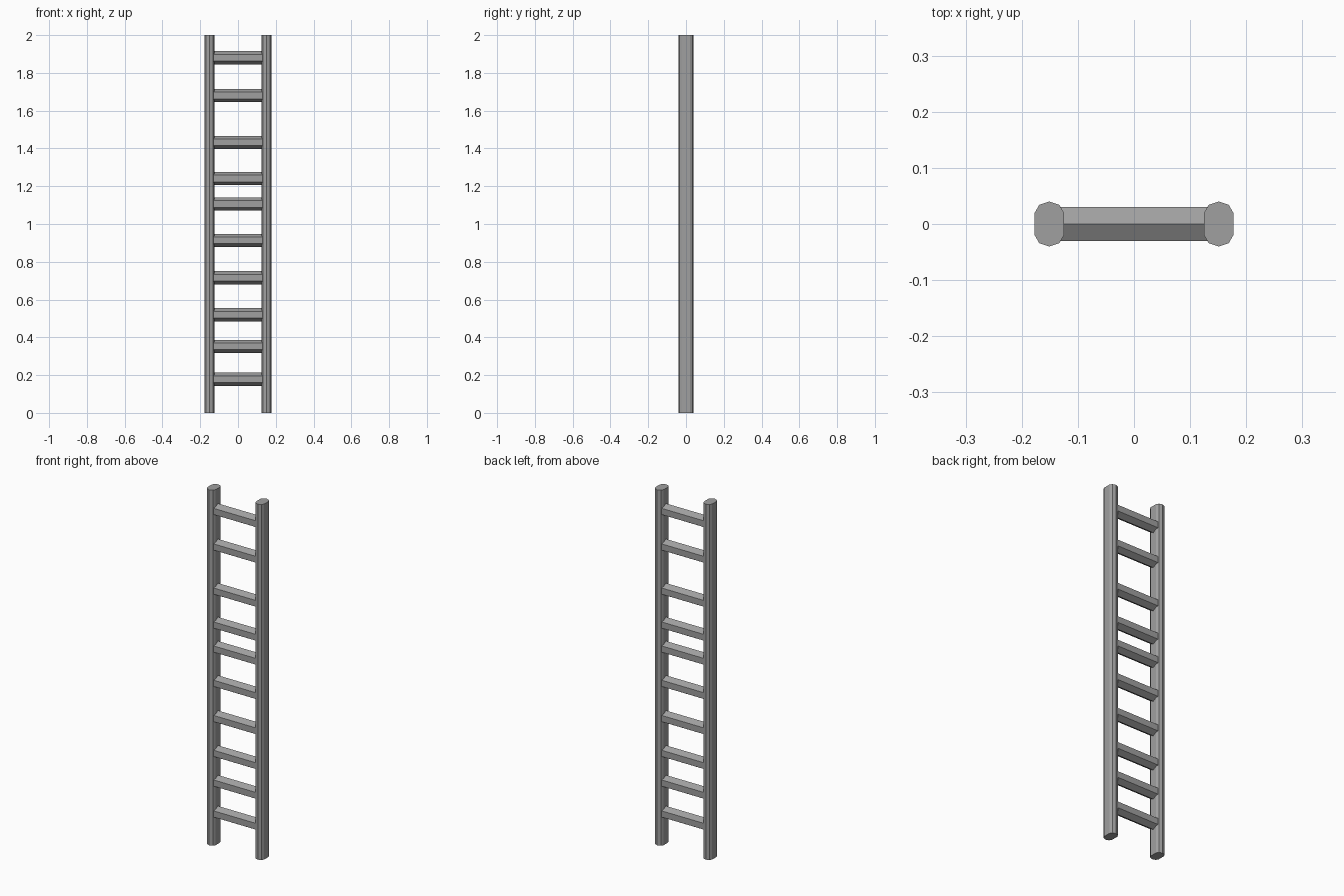
import bpy
import bmesh
from math import sin, cos, pi
from mathutils import Matrix, Vector

cube = bpy.data.objects.get("Cube")
if cube:
    bpy.data.objects.remove(cube, do_unlink=True)

GREY = (0.35, 0.35, 0.35, 1)
grey = bpy.data.materials.new("plain grey")
grey.use_nodes = True
grey.diffuse_color = GREY
grey.node_tree.nodes["Principled BSDF"].inputs["Base Color"].default_value = GREY


def prism(name, profile, length, matrix):
    """Extrude a closed profile along local z, then place it."""
    bm = bmesh.new()
    base = bm.faces.new([bm.verts.new((x, y, 0)) for x, y in profile])
    top = bmesh.ops.extrude_face_region(bm, geom=[base])["geom"]
    verts = [v for v in top if isinstance(v, bmesh.types.BMVert)]
    bmesh.ops.translate(bm, verts=verts, vec=Vector((0, 0, length)))
    bmesh.ops.transform(bm, matrix=matrix, verts=bm.verts)
    bmesh.ops.recalc_face_normals(bm, faces=bm.faces)
    mesh = bpy.data.meshes.new(name)
    bm.to_mesh(mesh)
    bm.free()
    mesh.materials.append(grey)
    obj = bpy.data.objects.new(name, mesh)
    bpy.context.collection.objects.link(obj)
    return obj


# Side rails: flat-sided with rounded front and back
half = [(0.026, -0.02), (0.026, 0.02), (0.018, 0.034), (0, 0.04)]
rail = half + [(-x, y) for x, y in half[2:0:-1]]
rail += [(-0.026, -0.02), (-0.018, -0.034), (0, -0.04), (0.018, -0.034)]
for side, x in (("left", 0.151), ("right", -0.151)):
    prism(side + "_rail", rail, 2, Matrix.Translation((x, 0, 0)))

# Rungs: hexagonal bars with a ridge on top, unevenly spaced
RADIUS, REACH = 0.035, 0.14
hexagon = [(RADIUS * cos(i * pi / 3), RADIUS * sin(i * pi / 3)) for i in range(6)]
heights = [0.178, 0.352, 0.519, 0.715, 0.913, 1.106, 1.241, 1.432, 1.68, 1.88]
for number, z in enumerate(heights, 1):
    place = Matrix.Translation((-REACH, 0, z)) @ Matrix.Rotation(pi / 2, 4, "Y")
    prism(f"rung_{number}", hexagon, 2 * REACH, place)
